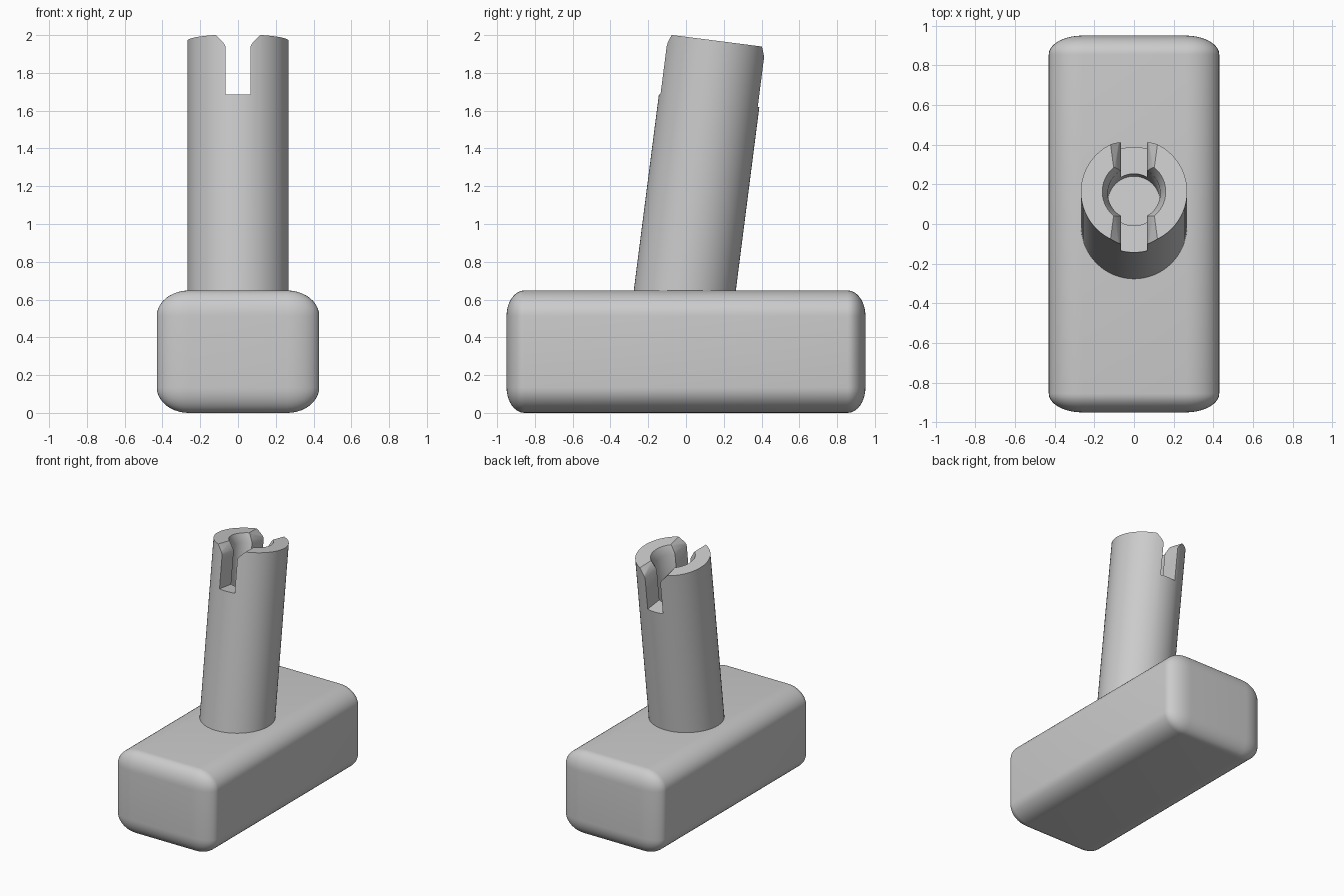
import bpy, bmesh, math

cube = bpy.data.objects.get("Cube")
if cube:
    bpy.data.objects.remove(cube, do_unlink=True)

grey = bpy.data.materials.new("light grey")
grey.use_nodes = True
grey.diffuse_color = (0.6, 0.6, 0.6, 1)
grey.node_tree.nodes["Principled BSDF"].inputs["Base Color"].default_value = (0.6, 0.6, 0.6, 1)


def make(name, bm):
    bmesh.ops.recalc_face_normals(bm, faces=bm.faces[:])
    me = bpy.data.meshes.new(name)
    bm.to_mesh(me)
    bm.free()
    me.materials.append(grey)
    ob = bpy.data.objects.new(name, me)
    bpy.context.collection.objects.link(ob)
    return ob


def lathe(name, profile, sides=64):
    """Solid of revolution from (radius, z) rings, capped at both ends."""
    bm = bmesh.new()
    rings = []
    for r, z in profile:
        rings.append([bm.verts.new((r * math.cos(t), r * math.sin(t), z))
                      for t in (2 * math.pi * i / sides for i in range(sides))])
    for a, b in zip(rings, rings[1:]):
        for i in range(sides):
            j = (i + 1) % sides
            bm.faces.new((a[i], a[j], b[j], b[i]))
    bm.faces.new(rings[0])
    bm.faces.new(rings[-1])
    return make(name, bm)


def slot(name):
    """Straight slot with a chamfered mouth that flares towards both ends."""
    bm = bmesh.new()
    w, floor, mouth, over = 0.066, -0.32, -0.064, 0.03
    rings = []
    for y in (-0.32, 0, 0.32):
        top = 0.1 + 0.09 * abs(y)
        up = top + (top - w) * over / -mouth
        half = [(w, floor), (w, mouth), (up, over)]
        section = half + [(-x, z) for x, z in reversed(half)]
        rings.append([bm.verts.new((x, y, z)) for x, z in section])
    n = len(rings[0])
    for a, b in zip(rings, rings[1:]):
        for i in range(n):
            j = (i + 1) % n
            bm.faces.new((a[i], a[j], b[j], b[i]))
    bm.faces.new(rings[0])
    bm.faces.new(rings[-1])
    bmesh.ops.triangulate(bm, faces=bm.faces[:])
    return make(name, bm)


def cut(ob, cutter):
    mod = ob.modifiers.new("cut", 'BOOLEAN')
    mod.operation, mod.solver, mod.object = 'DIFFERENCE', 'EXACT', cutter
    select(ob)
    bpy.ops.object.modifier_apply(modifier=mod.name)
    bpy.data.objects.remove(cutter, do_unlink=True)


def select(ob):
    bpy.ops.object.select_all(action='DESELECT')
    ob.select_set(True)
    bpy.context.view_layer.objects.active = ob


def smooth(ob):
    select(ob)
    bpy.ops.object.shade_smooth_by_angle(angle=math.radians(30))


# Base block: unit-radius rounding, then stretched so the corners are elliptical
size, radius = (0.86, 1.9, 0.648), (0.17, 0.095, 0.135)
bm = bmesh.new()
bmesh.ops.create_cube(bm, size=1)
bmesh.ops.scale(bm, vec=[s / r for s, r in zip(size, radius)], verts=bm.verts[:])
bmesh.ops.bevel(bm, geom=bm.edges[:], offset=1, offset_type='OFFSET',
                segments=10, profile=0.5, affect='EDGES')
bmesh.ops.scale(bm, vec=radius, verts=bm.verts[:])
bmesh.ops.translate(bm, vec=(0, 0, size[2] / 2), verts=bm.verts[:])
base = make("base_block", bm)
smooth(base)

# Leaning shaft, modelled with its top centre at the origin
shaft = lathe("shaft", [(0.268, -1.5), (0.268, 0)])
cut(shaft, lathe("bore_cutter", [(0.132, -0.42), (0.132, -0.064), (0.16, 0), (0.173, 0.03)]))
cut(shaft, slot("slot_cutter"))
smooth(shaft)
shaft.location = (0, 0.163, 1.97)
shaft.rotation_euler = (math.radians(-7.3), 0, 0)
